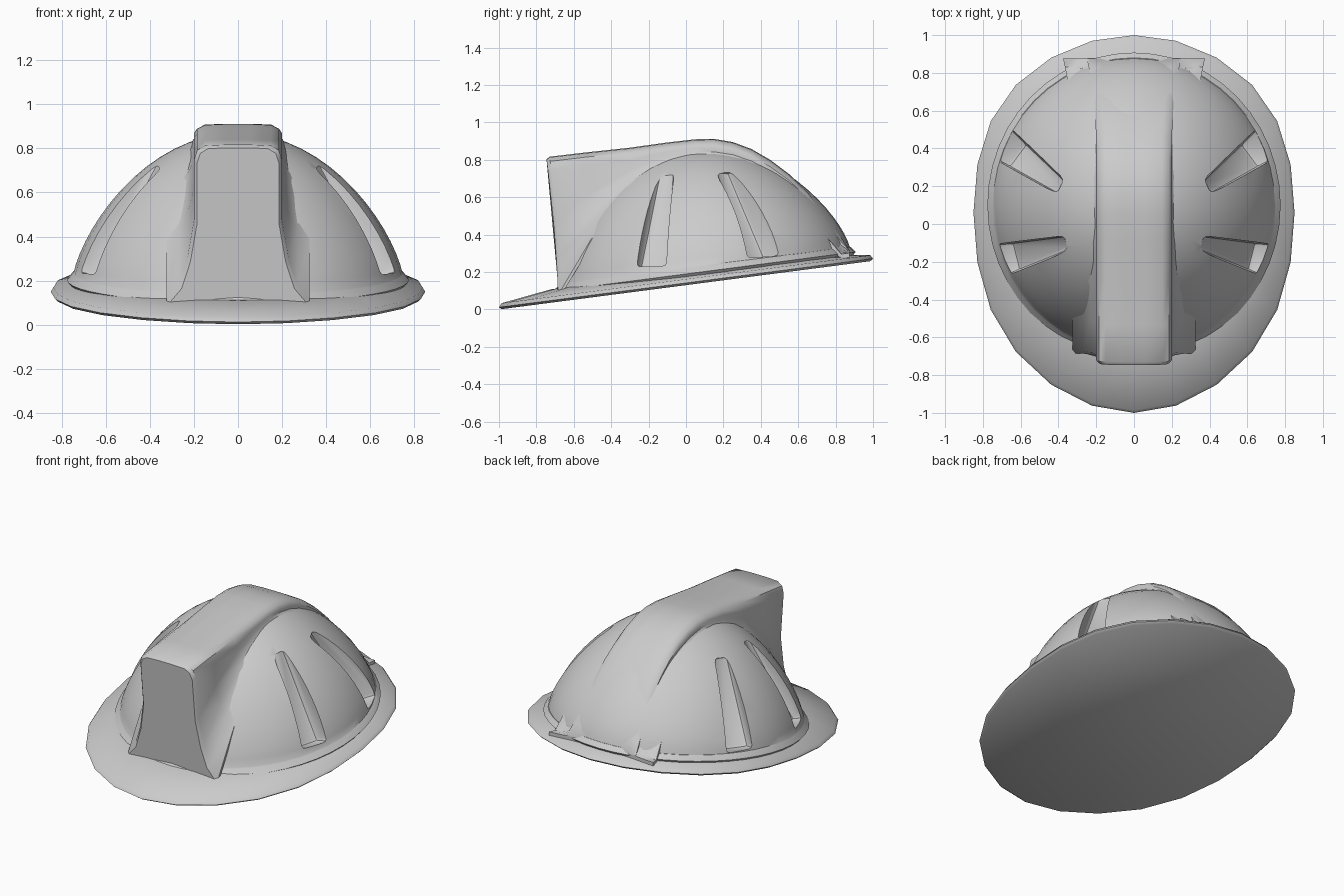
import bpy, bmesh
from math import sin, cos, pi, radians
from mathutils import Vector

if "Cube" in bpy.data.objects:
    bpy.data.objects.remove(bpy.data.objects["Cube"])

grey = bpy.data.materials.new("helmet grey")
grey.use_nodes = True
grey.diffuse_color = (0.6, 0.6, 0.6, 1)
grey.node_tree.nodes["Principled BSDF"].inputs["Base Color"].default_value = (0.6, 0.6, 0.6, 1)

MID_Y, HALF_X, HALF_Y, TOP = 0.1, 0.75, 0.78, 0.87


def tilt(y):
    """Height of the sloping underside."""
    return 0.13 * (y + 1)


def dome_z(x, y):
    """Height of the dome, or of the brim outside it."""
    r2 = min(1, (x / HALF_X) ** 2 + ((y - MID_Y) / HALF_Y) ** 2)
    base = tilt(y) + 0.07
    return base + (TOP - base) * (1 - r2) ** 0.72


def make(name, bm):
    bmesh.ops.recalc_face_normals(bm, faces=bm.faces)
    mesh = bpy.data.meshes.new(name)
    bm.to_mesh(mesh)
    bm.free()
    mesh.materials.append(grey)
    ob = bpy.data.objects.new(name, mesh)
    bpy.context.collection.objects.link(ob)
    return ob


def loft(name, rings):
    """Skin equal closed rings and cap both ends."""
    bm = bmesh.new()
    rows = [[bm.verts.new(p) for p in ring] for ring in rings]
    n = len(rows[0])
    for a, b in zip(rows, rows[1:]):
        for i in range(n):
            j = (i + 1) % n
            bm.faces.new((a[i], a[j], b[j], b[i]))
    bm.faces.new(rows[0])
    bm.faces.new(rows[-1])
    return make(name, bm)


def select(ob):
    bpy.ops.object.select_all(action='DESELECT')
    ob.select_set(True)
    bpy.context.view_layer.objects.active = ob


def smooth(ob, angle):
    select(ob)
    bpy.ops.object.shade_smooth_by_angle(angle=radians(angle))


# Brim: tilted oval plate, thin at the rim and flat underneath
def brim_ring(scale, lift):
    ring = []
    for i in range(24):
        a = 2 * pi * i / 24
        y = sin(a) * scale
        x = 0.85 * cos(a) * scale * (1 + 0.04 * sin(a) ** 2 * cos(a) ** 2 * 4)
        ring.append((x, y + 0.06 * scale * cos(a) ** 2, 0))
    return [(x, y, tilt(y) + lift) for x, y, _ in ring]


brim = loft("brim", [brim_ring(0.985, 0), brim_ring(1, 0.012),
                     brim_ring(0.985, 0.032), brim_ring(0.72, 0.072)])
smooth(brim, 50)


# Dome: oval bowl with a small flare where it meets the brim
def dome_ring(r, lift=0):
    ring = []
    for i in range(48):
        a = 2 * pi * i / 48
        x, y = HALF_X * r * cos(a), MID_Y + HALF_Y * r * sin(a)
        ring.append((x, y, dome_z(x, y) + lift))
    return ring


radii = [sin(pi / 2 * k / 16) for k in range(15, 0, -1)]
dome = loft("dome", [dome_ring(1, -0.04), dome_ring(1.035, -0.01),
                     dome_ring(1, 0.02)] + [dome_ring(r) for r in radii] + [dome_ring(0.02)])

# Side grooves: tapered cutters with a straight floor
bm = bmesh.new()
grooves = [((0.35, -0.10, 0.73), (0.62, -0.17, 0.215)),
           ((0.38, 0.19, 0.73), (0.61, 0.36, 0.26))]
for side in (-1, 1):
    for high, low in grooves:
        hi, lo = Vector(high), Vector(low)
        run = Vector((lo.x - hi.x, lo.y - hi.y, 0)).normalized()
        across = Vector((-run.y, run.x, 0))
        out = run * 0.4 + Vector((0, 0, 0.1))
        corners = []
        for p, w in ((hi, 0.04), (lo, 0.075)):
            for s in (-1, 1):
                corners += [p + across * s * w, p + across * s * (w + 0.06) + out]
        v = [bm.verts.new((c.x * side, c.y, c.z)) for c in corners]
        for f in ((0, 1, 3, 2), (4, 6, 7, 5), (0, 4, 5, 1), (2, 3, 7, 6), (0, 2, 6, 4), (1, 5, 7, 3)):
            bm.faces.new([v[i] for i in f])
bmesh.ops.bevel(bm, geom=bm.edges[:], offset=0.02, segments=2, profile=0.5, affect='EDGES')
cutter = make("groove_cutter", bm)
cutter.hide_render = True
cut = dome.modifiers.new("grooves", 'BOOLEAN')
cut.operation, cut.solver, cut.object = 'DIFFERENCE', 'EXACT', cutter
select(dome)
bpy.ops.object.modifier_apply(modifier=cut.name)
bpy.data.objects.remove(cutter)
smooth(dome, 32)


# Ridge: box-like crest, tall at the front and merging into the dome behind
def ridge_ring(y, top, w, shrink=0):
    flank = dome_z(w + 0.12, y) - 0.012
    rise = top - flank
    half = [(0.06, top), (w - 0.05, top - 0.004), (w - 0.015, top - min(0.025, rise * 0.15)),
            (w, top - min(0.07, rise * 0.3)), (w, flank + rise * 0.52),
            (w + 0.03, flank + rise * 0.28), (w + 0.07, flank + rise * 0.11),
            (w + 0.125, flank), (w + 0.125, flank - 0.03)]
    pts = []
    front = max(0, min(1, (-0.3 - y) / 0.38))
    for x, z in half:
        lean = 0.06 * front * max(0, (z - 0.1) / 0.71) ** 1.5
        pts.append((x - shrink, y - lean, z - shrink * (z > flank)))
    return pts + [(-x, yy, z) for x, yy, z in reversed(pts)]


stations = [(-0.67, 0.817, 0.2), (-0.5, 0.84, 0.2), (-0.3, 0.865, 0.2), (-0.1, 0.893, 0.2),
            (0.05, 0.91, 0.2), (0.15, 0.912, 0.2), (0.25, 0.895, 0.2), (0.35, 0.858, 0.2),
            (0.45, 0.80, 0.2), (0.55, 0.725, 0.205), (0.65, 0.63, 0.21), (0.75, 0.505, 0.225),
            (0.83, 0.39, 0.24), (0.875, 0.318, 0.25)]
rings = [ridge_ring(-0.685, 0.817, 0.2, 0.014)] + [ridge_ring(*s) for s in stations]
ridge = loft("ridge", rings)
smooth(ridge, 40)
